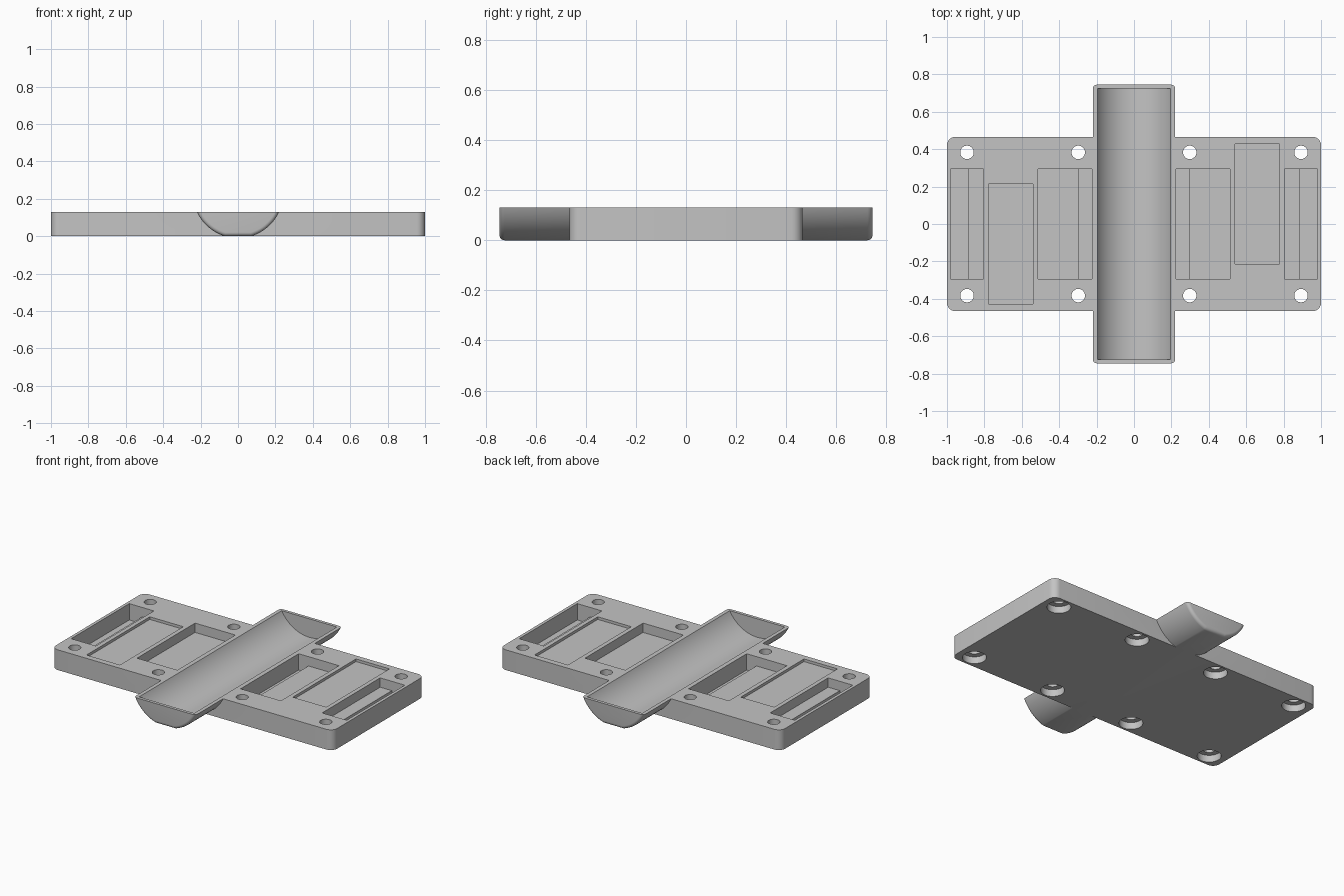
import bpy, bmesh, math

if "Cube" in bpy.data.objects:
    bpy.data.objects.remove(bpy.data.objects["Cube"], do_unlink=True)

grey = bpy.data.materials.new("plain_grey")
grey.use_nodes = True
grey.diffuse_color = (0.55, 0.55, 0.55, 1)
grey.node_tree.nodes["Principled BSDF"].inputs["Base Color"].default_value = grey.diffuse_color

HEIGHT = 0.13


def to_object(bm, name):
    bmesh.ops.recalc_face_normals(bm, faces=bm.faces)
    mesh = bpy.data.meshes.new(name)
    bm.to_mesh(mesh)
    bm.free()
    mesh.materials.append(grey)
    obj = bpy.data.objects.new(name, mesh)
    bpy.context.collection.objects.link(obj)
    return obj


def new_box(x0, x1, y0, y1, z0, z1):
    bm = bmesh.new()
    bmesh.ops.create_cube(bm, size=1)
    for v in bm.verts:
        v.co.x = x0 if v.co.x < 0 else x1
        v.co.y = y0 if v.co.y < 0 else y1
        v.co.z = z0 if v.co.z < 0 else z1
    return bm


def cylinder(x, y, radius, z0, z1, name):
    bm = bmesh.new()
    bmesh.ops.create_cone(bm, cap_ends=True, segments=32, radius1=radius,
                          radius2=radius, depth=z1 - z0)
    bmesh.ops.translate(bm, verts=bm.verts, vec=(x, y, (z0 + z1) / 2))
    return to_object(bm, name)


def arc_prism(radius, centre_z, top, half_length, floor):
    # circular segment below 'top', cut flat at 'floor', extruded along y
    low = min(radius, centre_z - floor)
    a0 = math.acos((centre_z - top) / radius)
    a1 = math.acos(low / radius)
    steps = 20
    angles = [-a0 + (a0 - a1) * i / steps for i in range(steps + 1)]
    angles += [-a for a in reversed(angles) if abs(a) > 1e-5]
    bm = bmesh.new()
    ring = [bm.verts.new((radius * math.sin(a), -half_length,
                          centre_z - radius * math.cos(a))) for a in angles]
    face = bm.faces.new(ring)
    moved = bmesh.ops.extrude_face_region(bm, geom=[face])["geom"]
    bmesh.ops.translate(bm, vec=(0, 2 * half_length, 0),
                        verts=[g for g in moved if isinstance(g, bmesh.types.BMVert)])
    return bm


def combine(target, tool, operation):
    mod = target.modifiers.new("combine", "BOOLEAN")
    mod.operation = operation
    mod.solver = "EXACT"
    mod.object = tool
    bpy.ops.object.select_all(action="DESELECT")
    bpy.context.view_layer.objects.active = target
    target.select_set(True)
    bpy.ops.object.modifier_apply(modifier=mod.name)
    bpy.data.objects.remove(tool, do_unlink=True)


# Base plate with rounded corners
bm = new_box(-1, 1, -0.466, 0.466, 0, HEIGHT)
upright = [e for e in bm.edges if abs(e.verts[0].co.z - e.verts[1].co.z) > 0.1]
bmesh.ops.bevel(bm, geom=upright, offset=0.045, segments=6, profile=0.5, affect="EDGES")
plate = to_object(bm, "base_plate")

# Trough shell with softened ends
bm = arc_prism(0.2425, 0.232, HEIGHT, 0.745, 0)
ends = [e for e in bm.edges
        if abs(e.verts[0].co.y - e.verts[1].co.y) < 1e-4
        and min(v.co.z for v in e.verts) < HEIGHT - 1e-4]
bmesh.ops.bevel(bm, geom=ends, offset=0.02, segments=4, profile=0.5, affect="EDGES")
combine(plate, to_object(bm, "trough_shell"), "UNION")

# Trough cavity
bm = arc_prism(0.221, 0.232, HEIGHT + 0.03, 0.725, 0)
combine(plate, to_object(bm, "trough_cavity"), "DIFFERENCE")

# Pockets repeat under a half turn: x range, y range, floor height
pockets = [
    (0.225, 0.295, -0.295, 0.295, 0.025),
    (0.29, 0.512, -0.295, 0.295, 0.07),
    (0.54, 0.778, -0.215, 0.428, 0.113),
    (0.805, 0.892, -0.295, 0.295, 0.07),
    (0.888, 0.98, -0.295, 0.295, 0.025),
]
for x0, x1, y0, y1, floor in pockets:
    for turn in (1, -1):
        xs, ys = sorted((turn * x0, turn * x1)), sorted((turn * y0, turn * y1))
        bm = new_box(*xs, *ys, floor, 0.2)
        combine(plate, to_object(bm, "pocket"), "DIFFERENCE")

# Screw holes, counterbored from below
for x in (-0.893, -0.298, 0.298, 0.893):
    for y in (-0.383, 0.383):
        combine(plate, cylinder(x, y, 0.036, -0.1, 0.2, "screw_hole"), "DIFFERENCE")
        combine(plate, cylinder(x, y, 0.07, -0.1, 0.045, "counterbore"), "DIFFERENCE")

bpy.ops.object.shade_smooth_by_angle(angle=math.radians(30))
